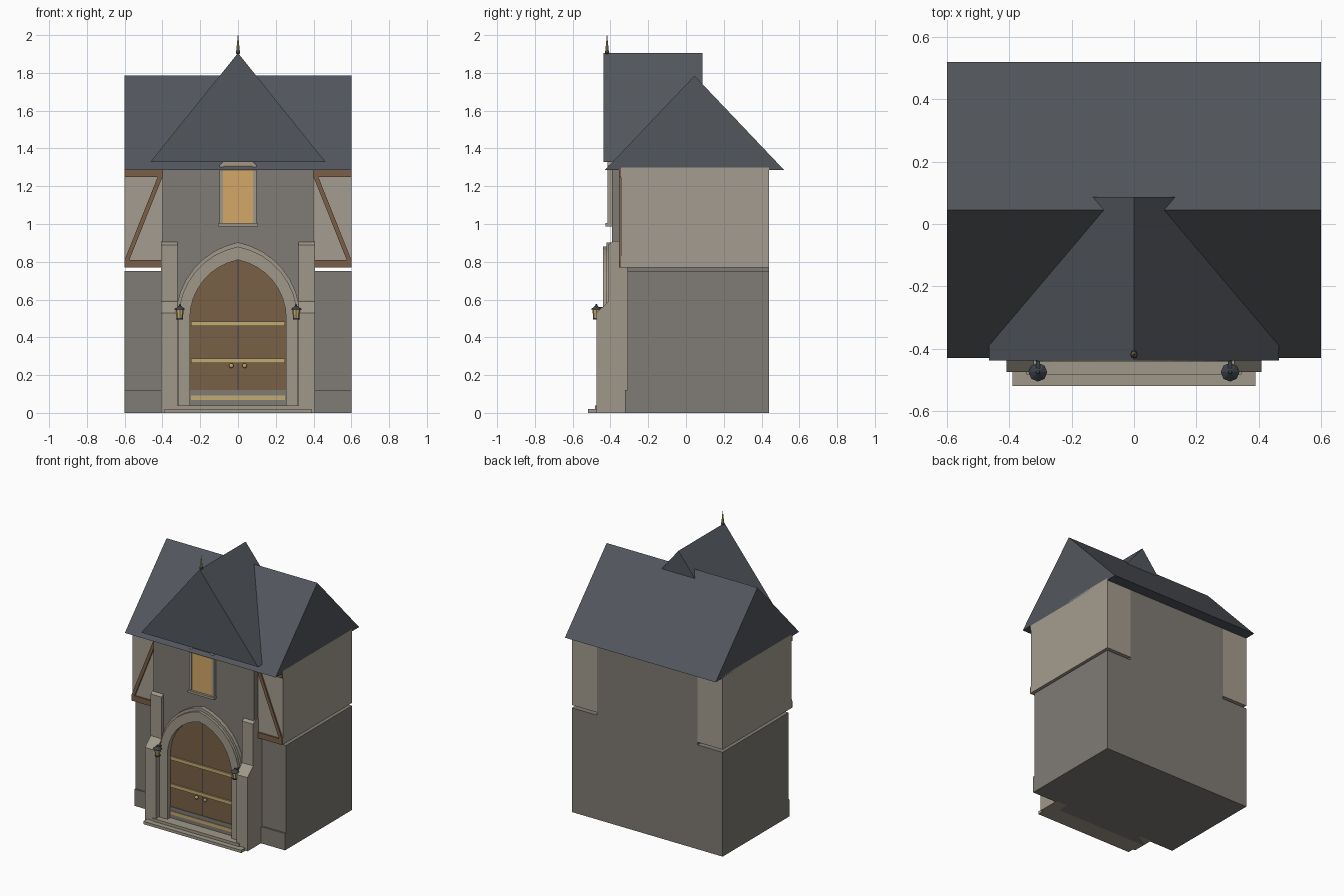
import bpy, bmesh, math
from mathutils import Vector

if "Cube" in bpy.data.objects:
    bpy.data.objects.remove(bpy.data.objects["Cube"])


def material(name, hexcode, gain=1.12):
    def lin(c):
        c /= 255
        return min(1, gain * (c / 12.92 if c <= 0.04045 else ((c + 0.055) / 1.055) ** 2.4))
    m = bpy.data.materials.new(name)
    m.diffuse_color = [lin((hexcode >> s) & 255) for s in (16, 8, 0)] + [1]
    m.use_nodes = True
    m.node_tree.nodes["Principled BSDF"].inputs["Base Color"].default_value = m.diffuse_color
    return m


STONE = material("grey_stone", 0x79756F)
TRIM = material("pale_stone", 0x989183)
PLASTER = material("plaster", 0x9C9488)
TIMBER = material("timber", 0x755A43)
DOOR = material("door_wood", 0x735B43)
SLATE = material("slate", 0x4E5258)
GOLD = material("brass", 0xB8A26C)
GLASS = material("warm_glass", 0xC99F63)
IRON = material("dark_iron", 0x3A3F45)


def finish(name, bm, mat):
    bmesh.ops.recalc_face_normals(bm, faces=bm.faces[:])
    me = bpy.data.meshes.new(name)
    bm.to_mesh(me)
    bm.free()
    me.materials.append(mat)
    ob = bpy.data.objects.new(name, me)
    bpy.context.collection.objects.link(ob)
    return ob


def prism(name, pts, axis, lo, hi, mat):
    """Extrude a profile: axis 'y' takes (x, z) points, axis 'x' takes (y, z)."""
    bm = bmesh.new()
    place = (lambda a, b, t: (a, t, b)) if axis == 'y' else (lambda a, b, t: (t, a, b))
    face = bm.faces.new([bm.verts.new(place(a, b, lo)) for a, b in pts])
    ext = bmesh.ops.extrude_face_region(bm, geom=[face])
    new = [v for v in ext['geom'] if isinstance(v, bmesh.types.BMVert)]
    d = hi - lo
    bmesh.ops.translate(bm, verts=new, vec=Vector((0, d, 0) if axis == 'y' else (d, 0, 0)))
    # close the start cap if the extrusion consumed it
    if len(bm.faces) == len(pts) + 1:
        bm.faces.new([v for v in bm.verts if v not in new])
    return finish(name, bm, mat)


def box(name, x0, x1, y0, y1, z0, z1, mat):
    return prism(name, [(x0, z0), (x1, z0), (x1, z1), (x0, z1)], 'y', y0, y1, mat)


def cone(name, x, y, z0, z1, r0, r1, n, mat):
    bm = bmesh.new()
    bmesh.ops.create_cone(bm, cap_ends=True, segments=n, radius1=r0, radius2=r1, depth=z1 - z0)
    bmesh.ops.translate(bm, verts=bm.verts[:], vec=(x, y, (z0 + z1) / 2))
    return finish(name, bm, mat)


def ball(name, x, y, z, r, mat):
    bm = bmesh.new()
    bmesh.ops.create_uvsphere(bm, u_segments=10, v_segments=6, radius=r)
    bmesh.ops.translate(bm, verts=bm.verts[:], vec=(x, y, z))
    return finish(name, bm, mat)


def arch(w, spring, apex, base, n=8):
    """Pointed arch outline from lower right, over the apex, to lower left."""
    h = apex - spring
    r = (w * w + h * h) / (2 * w)
    end = math.asin(h / r)
    right = [(w - r + r * math.cos(end * i / n), spring + r * math.sin(end * i / n))
             for i in range(n + 1)]
    right[-1] = (0, apex)
    left = [(-x, z) for x, z in reversed(right[:-1])]
    return [(w, base)] + right + left + [(-w, base)]


# Main masonry: wide lower storey with a plinth, tall centre block
FRONT = -0.392
box("centre_block", -0.40, 0.40, FRONT, 0.44, 0, 1.32, STONE)
for s, side in ((-1, "left"), (1, "right")):
    def sx(a, b):
        return (s * a, s * b) if s > 0 else (s * b, s * a)
    box(side + "_lower_wall", *sx(0.40, 0.60), -0.31, 0.44, 0, 0.75, STONE)
    box(side + "_plinth", *sx(0.40, 0.60), -0.322, -0.31, 0, 0.12, STONE)
    # Plastered upper storey with timber framing
    box(side + "_upper_wall", *sx(0.40, 0.60), -0.345, 0.44, 0.77, 1.30, PLASTER)
    box(side + "_bottom_beam", *sx(0.40, 0.60), -0.355, -0.345, 0.77, 0.81, TIMBER)
    box(side + "_top_beam", *sx(0.40, 0.60), -0.355, -0.345, 1.25, 1.29, TIMBER)
    prism(side + "_brace", [(s * 0.40, 1.25), (s * 0.425, 1.25), (s * 0.60, 0.81), (s * 0.575, 0.81)],
          'y', -0.355, -0.345, TIMBER)
    # Stepped buttress with sloping weatherings
    prism(side + "_buttress", [(-0.31, 0), (-0.475, 0), (-0.475, 0.53), (-0.41, 0.59),
                               (-0.41, 0.89), (-0.385, 0.91), (-0.35, 0.91), (-0.35, 0.77),
                               (-0.31, 0.77)],
          'x', s * 0.32, s * 0.408, TRIM)
    # Hanging lantern
    lx, ly = s * 0.308, -0.475
    box(side + "_lantern_bracket", lx - 0.006, lx + 0.006, ly, -0.43, 0.55, 0.56, IRON)
    cone(side + "_lantern_base", lx, ly, 0.495, 0.503, 0.018, 0.018, 8, IRON)
    cone(side + "_lantern_body", lx, ly, 0.503, 0.547, 0.016, 0.021, 8, GOLD)
    cone(side + "_lantern_cap", lx, ly, 0.547, 0.567, 0.030, 0.006, 8, IRON)
    ball(side + "_lantern_knob", lx, ly, 0.570, 0.006, IRON)
    # Door knob
    ball(side + "_door_knob", s * 0.035, -0.422, 0.25, 0.013, GOLD)

# Roofs
prism("main_roof", [(-0.43, 1.285), (0.52, 1.285), (0.045, 1.785)], 'x', -0.60, 0.60, SLATE)
prism("front_gable_roof", [(-0.465, 1.327), (0.465, 1.327), (0, 1.905)], 'y', -0.437, 0.087, SLATE)

# Finial
ball("finial_ball", 0, -0.418, 1.91, 0.012, IRON)
cone("finial_spike", 0, -0.418, 1.91, 2.0, 0.010, 0.001, 8, GOLD)

# Doorway: two arched rings, door, straps
prism("door_arch", arch(0.315, 0.50, 0.88, 0.04) + arch(0.255, 0.50, 0.81, 0.04)[::-1],
      'y', -0.44, FRONT + 0.01, TRIM)
prism("hood_mould", arch(0.33, 0.50, 0.903, 0.04) + arch(0.31, 0.50, 0.875, 0.04)[::-1],
      'y', -0.42, FRONT + 0.01, TRIM)
prism("door", arch(0.257, 0.50, 0.812, 0.04), 'y', -0.403, FRONT + 0.01, DOOR)
box("door_gap", -0.003, 0.003, -0.405, -0.40, 0.12, 0.81, IRON)
box("door_plinth", -0.255, 0.255, -0.408, -0.39, 0.04, 0.12, STONE)
for i, z in enumerate((0.08, 0.275, 0.472)):
    box("door_strap_%d" % (i + 1), -0.25, 0.25, -0.413, -0.40, z - 0.012, z + 0.012, GOLD)

# Steps
box("lower_step", -0.39, 0.39, -0.52, -0.39, 0, 0.02, TRIM)
box("upper_step", -0.345, 0.345, -0.482, -0.39, 0.02, 0.04, TRIM)

# Window
box("window_glass", -0.08, 0.08, -0.408, -0.39, 1.0, 1.315, GLASS)
prism("window_frame", [(-0.098, 1.0), (-0.098, 1.31), (-0.08, 1.328), (0.08, 1.328), (0.098, 1.31),
                       (0.098, 1.0), (0.08, 1.0), (0.08, 1.3), (0.07, 1.312), (-0.07, 1.312),
                       (-0.08, 1.3), (-0.08, 1.0)], 'y', -0.415, -0.38, TRIM)
box("window_sill", -0.105, 0.105, -0.425, -0.39, 0.988, 1.005, TRIM)
